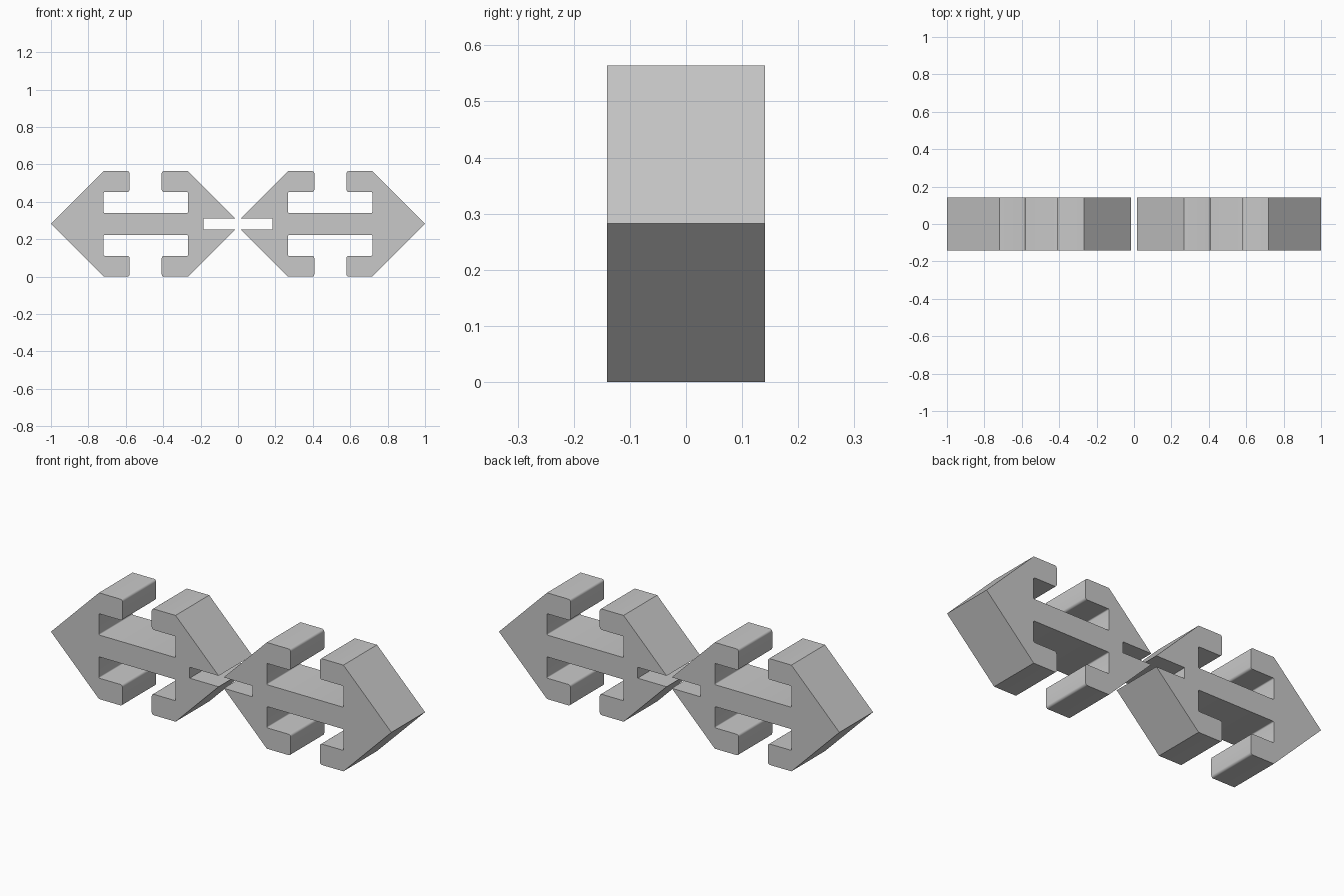
import bpy
import bmesh
import math
from mathutils import Vector

cube = bpy.data.objects.get("Cube")
if cube:
    bpy.data.objects.remove(cube, do_unlink=True)

MID = 0.282     # half height of the model
DEPTH = 0.282   # thickness front to back
R = 0.012       # small corner radius

# Plain grey material
grey = bpy.data.materials.new("plain grey")
grey.use_nodes = True
colour = (0.58, 0.58, 0.58, 1)
grey.diffuse_color = colour
grey.node_tree.nodes["Principled BSDF"].inputs["Base Color"].default_value = colour


def rounded(points, steps=4):
    """Outline with an arc at every corner that has a radius (right angles)."""
    out = []
    for i, (x, z, r) in enumerate(points):
        p = Vector((x, z))
        if not r:
            out.append(p)
            continue
        a = (Vector(points[i - 1][:2]) - p).normalized() * r
        b = (Vector(points[i + 1][:2]) - p).normalized() * r
        for k in range(steps + 1):
            t = k / steps * math.pi / 2
            out.append(p + a * (1 - math.sin(t)) + b * (1 - math.cos(t)))
    return out


# Upper edge of one double arrow, heights measured from the centre line
upper = rounded([
    (-1, 0, 0),
    (-0.718, MID, 0), (-0.58, MID, R), (-0.58, 0.171, R),    # outer barb
    (-0.718, 0.171, R / 2), (-0.718, 0.058, R / 2),          # notch
    (-0.268, 0.058, R / 2), (-0.268, 0.171, R / 2),
    (-0.408, 0.171, R), (-0.408, MID, R), (-0.268, MID, 0),  # inner barb
    (-0.015, 0.029, 0), (-0.185, 0.029, 0),                  # forked tip
])
outline = upper + [Vector((p.x, -p.y)) for p in reversed(upper[1:])]

# Extrude the outline front to back
bm = bmesh.new()
face = bm.faces.new([bm.verts.new((p.x, -DEPTH / 2, MID + p.y)) for p in outline])
ext = bmesh.ops.extrude_face_region(bm, geom=[face])
bmesh.ops.translate(bm, vec=(0, DEPTH, 0),
                    verts=[g for g in ext["geom"] if isinstance(g, bmesh.types.BMVert)])
bmesh.ops.recalc_face_normals(bm, faces=bm.faces)
mesh = bpy.data.meshes.new("double_arrows")
bm.to_mesh(mesh)
bm.free()
mesh.materials.append(grey)

arrows = bpy.data.objects.new("double_arrows", mesh)
bpy.context.collection.objects.link(arrows)

# Second arrow mirrored on the other side
mirror = arrows.modifiers.new("mirror", 'MIRROR')
mirror.use_axis = (True, False, False)
mirror.use_mirror_merge = False

# Smooth the small arcs, keep the edges sharp
bpy.ops.object.select_all(action='DESELECT')
arrows.select_set(True)
bpy.context.view_layer.objects.active = arrows
bpy.ops.object.shade_smooth_by_angle(angle=math.radians(30))
